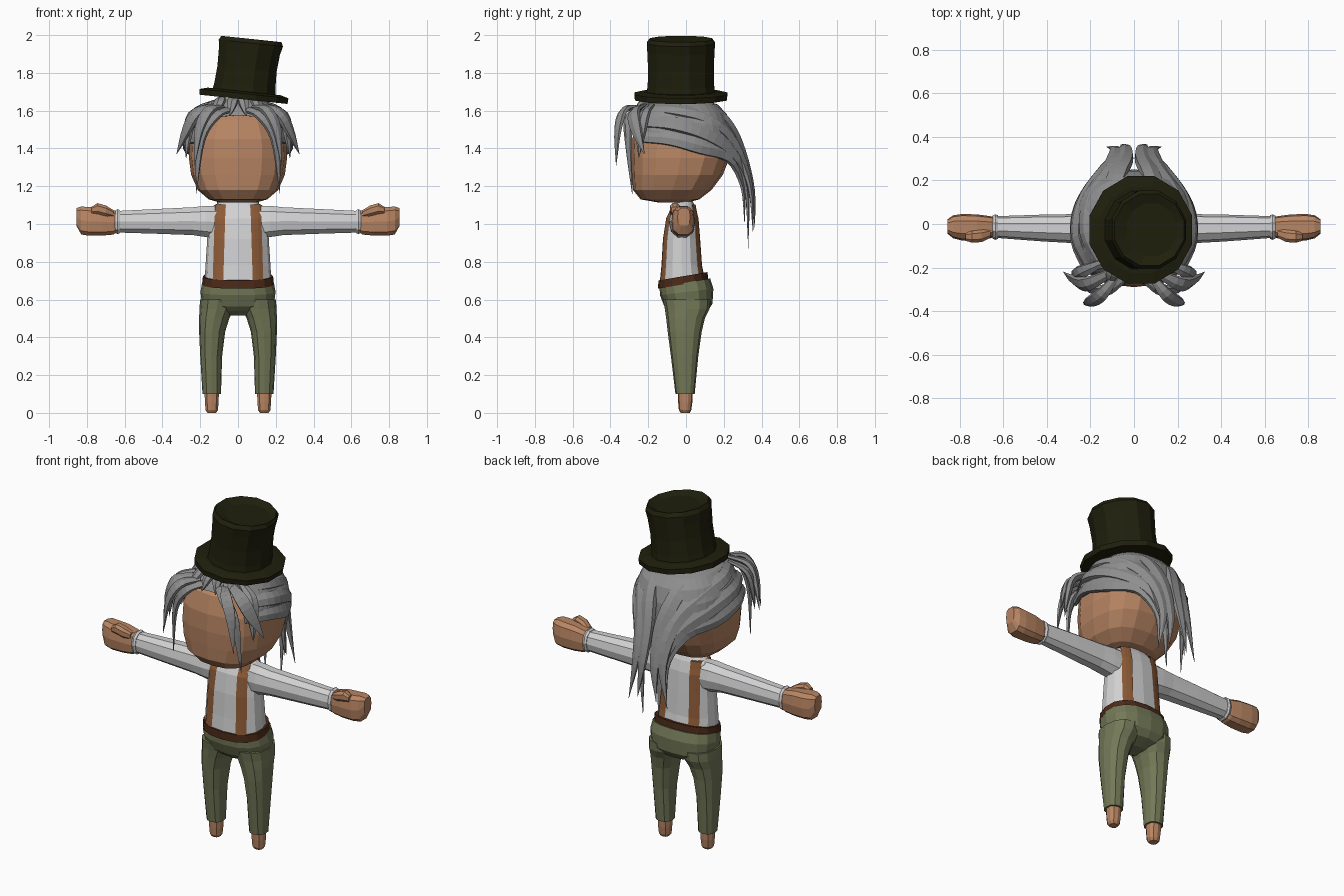
import bpy, bmesh, math
from mathutils import Vector, Matrix


def material(name, rgb):
    m = bpy.data.materials.new(name)
    m.diffuse_color = (*rgb, 1)
    return m


SKIN = material("skin tan", (0.48, 0.235, 0.125))
SHIRT = material("shirt white", (0.64, 0.64, 0.65))
HAIR = material("hair grey", (0.27, 0.27, 0.275))
HAT = material("hat dark olive", (0.014, 0.014, 0.004))
PANTS = material("trouser green", (0.17, 0.19, 0.095))
STRAP = material("strap brown", (0.27, 0.105, 0.038))
BELT = material("belt dark brown", (0.07, 0.023, 0.009))


def loft(name, rings, mat, matrix=None, closed=True):
    """Skin a list of point rings; closed rings are capped at both ends."""
    bm = bmesh.new()
    vs = [[bm.verts.new(p) for p in r] for r in rings]
    n = len(rings[0])
    for a, b in zip(vs, vs[1:]):
        for i in range(n if closed else n - 1):
            j = (i + 1) % n
            bm.faces.new((a[i], a[j], b[j], b[i]))
    if closed:
        bm.faces.new(vs[0])
        bm.faces.new(vs[-1])
    bmesh.ops.recalc_face_normals(bm, faces=bm.faces[:])
    if matrix:
        bm.transform(matrix)
    me = bpy.data.meshes.new(name)
    bm.to_mesh(me)
    bm.free()
    me.materials.append(mat)
    ob = bpy.data.objects.new(name, me)
    bpy.context.collection.objects.link(ob)
    return ob


def spow(v, p):
    return math.copysign(abs(v) ** (2 / p), v)


def oval(n, p=2.0, half_step=False):
    """Unit superellipse as (u, v) pairs, starting at v = -1."""
    o = 0.5 if half_step else 0
    return [(spow(math.sin(2 * math.pi * (i + o) / n), p),
             -spow(math.cos(2 * math.pi * (i + o) / n), p)) for i in range(n)]


def stack(rows, n=16, p=2.4, tilt=None):
    """Horizontal rings from rows of (z, centre x, half width, front y, back y)."""
    rings = []
    for k, (z, cx, rx, yf, yb) in enumerate(rows):
        t = tilt[k] if tilt else 0
        cy, ry = (yf + yb) / 2, (yb - yf) / 2
        rings.append([(cx + u * rx, cy + v * ry, z + t * (cy + v * ry))
                      for u, v in oval(n, p)])
    return rings


def lerp_table(t, x):
    for a, b in zip(t, t[1:]):
        if x <= b[0]:
            f = max(0, (x - a[0]) / (b[0] - a[0]))
            return [p + (q - p) * f for p, q in zip(a, b)]
    return list(t[-1])


# Head and neck
loft("head", stack([
    (1.113, 0, .09, -.14, .00), (1.13, 0, .155, -.24, .07), (1.18, 0, .213, -.28, .135),
    (1.26, 0, .248, -.286, .195), (1.35, 0, .26, -.29, .23), (1.45, 0, .255, -.285, .235),
    (1.55, 0, .21, -.257, .2), (1.62, 0, .13, -.18, .12)], 16, 2.7), SKIN)
loft("neck", stack([(1.06, 0, .05, -.06, .04), (1.16, 0, .045, -.06, .03)], 10), SKIN)

# Shirt body
TORSO = [(.68, 0, .178, -.14, .105), (.78, 0, .172, -.13, .085), (.92, 0, .163, -.122, .075),
         (1.03, 0, .16, -.105, .066), (1.09, 0, .142, -.075, .05), (1.12, 0, .09, -.055, .035)]
loft("shirt_body", stack(TORSO), SHIRT)


def torso_y(x, z, back):
    _, _, rx, yf, yb = lerp_table(TORSO, z)
    f = max(0, 1 - min(1, abs(x) / rx) ** 2.4) ** (1 / 2.4)
    return (yf + yb) / 2 + (1 if back else -1) * ((yb - yf) / 2 * f + .005)


# Belt around a sloping waist
loft("belt", stack([(.683, 0, .19, -.148, .118), (.726, 0, .186, -.146, .114)],
                   16, 2.4, (.17, .17)), BELT)

# Hips and seat of the trousers
loft("trouser_hips", stack([
    (.515, 0, .05, -.055, .05), (.54, 0, .13, -.09, .115), (.57, 0, .19, -.115, .14),
    (.64, 0, .199, -.138, .145), (.69, 0, .19, -.14, .128)], 16, 2.4,
    (0, 0, .05, .12, .17)), PANTS)

for s, side in ((1, "right"), (-1, "left")):
    # Trouser leg and foot
    loft("trouser_leg_" + side, stack([
        (.10, s * .139, .049, -.056, .046), (.30, s * .142, .058, -.08, .065),
        (.43, s * .137, .069, -.097, .083), (.50, s * .126, .08, -.105, .10),
        (.55, s * .113, .091, -.112, .125), (.60, s * .105, .096, -.122, .13)], 12, 2.3), PANTS)
    loft("foot_" + side, stack([
        (0, s * .139, .024, -.028, .02), (.015, s * .139, .034, -.038, .028),
        (.06, s * .139, .038, -.042, .034), (.13, s * .139, .04, -.044, .036)], 10), SKIN)

    # Sleeve, cuff and fist as rings along the arm: (x, z low, z high, y front, y back)
    def along(rows, n, p):
        return [[(s * x, (yf + yb) / 2 + u * (yb - yf) / 2, (zl + zh) / 2 + v * (zh - zl) / 2)
                 for u, v in oval(n, p, True)] for x, zl, zh, yf, yb in rows]

    loft("sleeve_" + side, along([
        (.11, .92, 1.10, -.085, .05), (.17, .927, 1.10, -.092, .05), (.24, .938, 1.092, -.09, .046),
        (.42, .945, 1.083, -.08, .043), (.63, .952, 1.072, -.064, .036)], 10, 2.2), SHIRT)
    loft("cuff_" + side, along([
        (.625, .95, 1.075, -.068, .04), (.637, .943, 1.082, -.073, .044),
        (.65, .95, 1.075, -.066, .038)], 10, 2.2), SHIRT)
    loft("fist_" + side, along([
        (.63, .96, 1.065, -.055, .028), (.66, .942, 1.075, -.066, .036),
        (.72, .936, 1.088, -.074, .044), (.79, .936, 1.092, -.076, .046),
        (.83, .942, 1.095, -.066, .04), (.856, .99, 1.085, -.045, .022)], 10, 3.2), SKIN)
    loft("thumb_" + side, along([
        (.66, 1.035, 1.075, -.065, -.02), (.70, 1.04, 1.10, -.085, -.025),
        (.745, 1.052, 1.112, -.087, -.03), (.775, 1.055, 1.092, -.078, -.04)], 8, 2.6), SKIN)

    # Braces: strips hugging the chest, passing over the shoulder and down the back
    zs = [.70, .78, .86, .92, .98, 1.03, 1.06, 1.09]
    rows = []
    for z, back in [(z, False) for z in zs] + [(z, True) for z in reversed(zs)]:
        drift = .012 * (1.09 - z) / .39
        xs = [.066 + drift + .056 * k / 3 for k in range(4)]
        rows.append([(s * x, torso_y(x, z, back), z + (.012 if z > 1.08 else 0)) for x in xs])
    loft("brace_" + side, rows, STRAP, closed=False)

# Top hat, leaning to one side
lean = Matrix.Translation((.03, -.027, 1.672)) @ Matrix.Rotation(math.radians(6), 4, 'Y')
hat_ring = lambda z, cx, rx, ry: [(cx + u * rx, v * ry, z) for u, v in oval(12, 2.0, True)]
loft("hat_brim", [hat_ring(-.012, 0, .243, .252), hat_ring(.018, 0, .245, .255),
                  hat_ring(.03, 0, .20, .205)], HAT, lean)
loft("hat_crown", [hat_ring(0, 0, .178, .19), hat_ring(.06, 0, .168, .182),
                   hat_ring(.15, .002, .163, .18), hat_ring(.24, .005, .168, .184),
                   hat_ring(.288, .008, .177, .187), hat_ring(.31, .008, .166, .17),
                   hat_ring(.292, .02, .12, .125)], HAT, lean)

# Hair cap with a hairline that is high over the face and low at the back
HAIRLINE = [(0, 1.575), (38, 1.56), (55, 1.44), (90, 1.42), (180, 1.33)]
CENTRE = Vector((0, -.02, 1.38))


def cap_ring(t, shrink=1.0):
    ring = []
    for i, (u, v) in enumerate(oval(32, 2.5)):
        deg = min(i, 32 - i) * 360 / 32
        zb = lerp_table(HAIRLINE, deg)[1]
        z = zb + (1.665 - zb) * t
        r = (1 - max(0, (z - 1.38) / .29) ** 3) ** (1 / 3) * shrink
        ring.append((u * .277 * r, CENTRE.y + v * .27 * r, z))
    return ring


loft("hair_cap", [cap_ring(0, .85)] + [cap_ring(t) for t in (0, .25, .5, .75, .9, 1)], HAIR)


def lock(name, pts, width, thick, root=.5):
    """Tapered, flattened strand of hair following a smooth path."""
    P = [Vector(p) for p in pts]
    P = [2 * P[0] - P[1]] + P + [2 * P[-1] - P[-2]]
    path = []
    for k in range(1, len(P) - 2):
        a, b, c, d = P[k - 1:k + 3]
        for q in range(4):
            t = q / 4
            path.append(.5 * (2 * b + (c - a) * t + (2 * a - 5 * b + 4 * c - d) * t * t
                              + (3 * b - a - 3 * c + d) * t ** 3))
    path.append(P[-2])
    rings = []
    for i, p in enumerate(path):
        f = i / (len(path) - 1)
        tan = (path[min(i + 1, len(path) - 1)] - path[max(i - 1, 0)]).normalized()
        out = p - Vector((0, CENTRE.y, max(CENTRE.z, 0) if p.z > CENTRE.z else p.z))
        across = tan.cross(out).normalized()
        out = across.cross(tan).normalized()
        grow = root + (1 - root) * min(1, f / .35)
        w = grow * max(.03, 1 - max(0, (f - .5) / .5) ** 1.6)
        rings.append([p + across * u * width * w + out * v * thick * w for u, v in oval(6, 2)])
    loft(name, rings, HAIR)


# Strand paths for one side: (points, half width, half thickness)
FRINGE = [
    ([(.03, -.24, 1.61), (.12, -.30, 1.575), (.195, -.305, 1.45), (.222, -.285, 1.16)], .033, .018),
    ([(.08, -.24, 1.62), (.15, -.325, 1.605), (.205, -.36, 1.5), (.23, -.37, 1.31)], .034, .018),
    ([(.10, -.22, 1.63), (.215, -.275, 1.59), (.275, -.26, 1.49), (.325, -.22, 1.37)], .04, .02),
    ([(.15, -.18, 1.63), (.24, -.22, 1.58), (.265, -.24, 1.47), (.275, -.25, 1.35)], .036, .02),
    ([(.02, -.14, 1.68), (.03, -.23, 1.645), (.045, -.275, 1.57)], .03, .018),
    ([(.08, -.14, 1.68), (.10, -.23, 1.64), (.13, -.28, 1.56)], .032, .018),
]
SWEPT = [
    ([(.21, -.23, 1.46), (.272, -.08, 1.45), (.255, .08, 1.41), (.16, .23, 1.36),
      (.085, .30, 1.2), (.09, .31, 1.0)], .045, .022),
    ([(.19, -.22, 1.54), (.262, -.06, 1.53), (.235, .11, 1.48), (.14, .25, 1.38),
      (.07, .32, 1.2), (.05, .33, .87)], .05, .024),
    ([(.14, -.2, 1.61), (.215, -.04, 1.60), (.19, .13, 1.55), (.11, .26, 1.42),
      (.085, .34, 1.2), (.125, .355, .95)], .05, .026),
    ([(.10, 0, 1.655), (.10, .14, 1.61), (.075, .23, 1.52), (.045, .295, 1.38),
      (.04, .35, 1.18), (.06, .365, .98)], .05, .026),
]
for s, side in ((1, "right"), (-1, "left")):
    for label, group, root in (("fringe", FRINGE, .5), ("swept_lock", SWEPT, .7)):
        for k, (pts, w, th) in enumerate(group):
            lock(f"{label}_{side}_{k + 1}", [(s * x, y, z) for x, y, z in pts], w, th, root)
